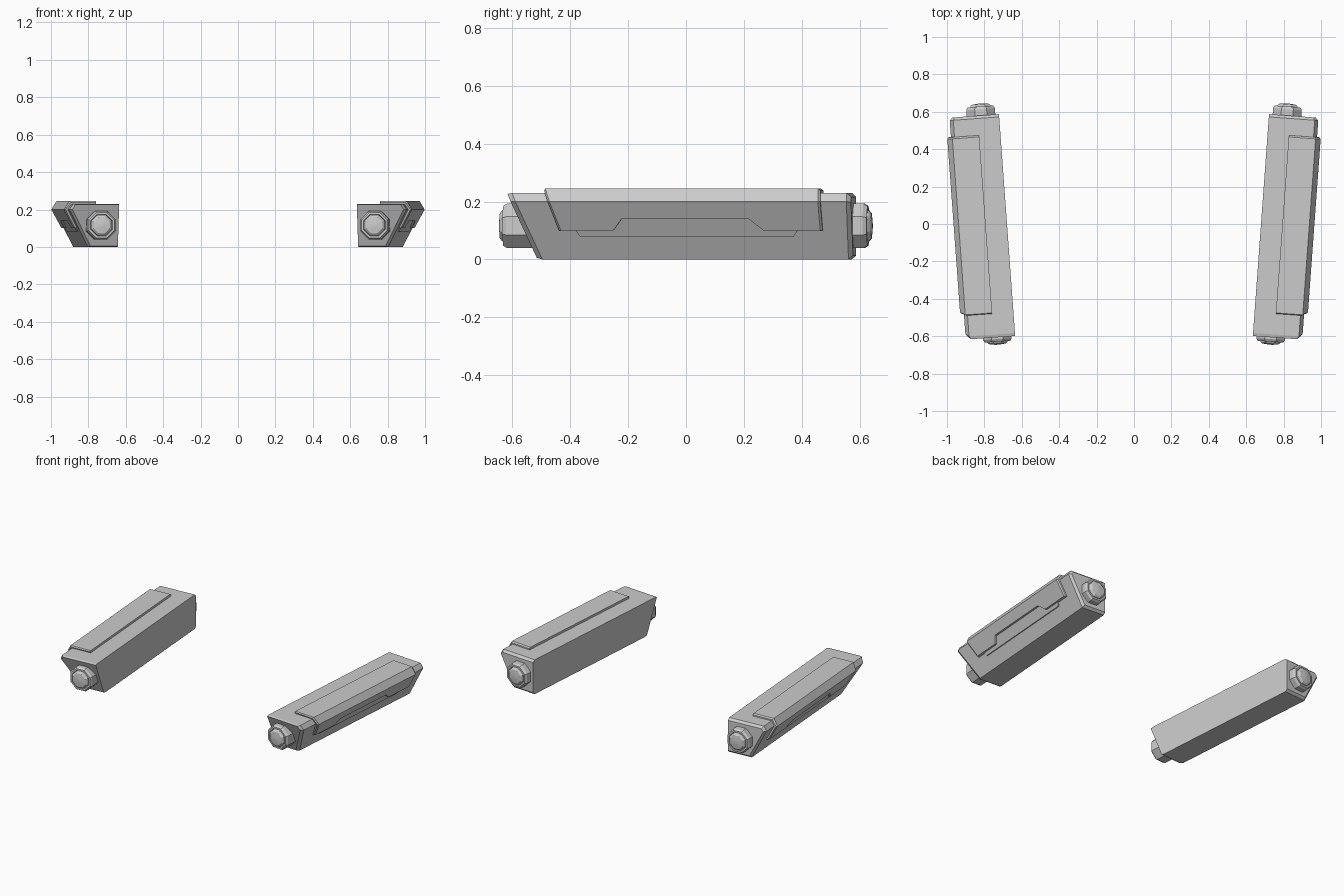
import bpy, bmesh, math
from mathutils import Matrix, Vector

if "Cube" in bpy.data.objects:
    bpy.data.objects.remove(bpy.data.objects["Cube"])

# Pod frame: u = outward from inner wall, v = along pod, z = up (pods toe out to the back)
POD = Matrix.Translation((0.679, 0, 0)) @ Matrix.Rotation(math.radians(-4.18), 4, 'Z')


def loft(name, rings):
    """Skin equal-length rings of (u, v, z) points, cap the ends, mirror across x."""
    bm = bmesh.new()
    loops = [[bm.verts.new(POD @ Vector(p)) for p in r] for r in rings]
    n = len(rings[0])
    for a, b in zip(loops, loops[1:]):
        for i in range(n):
            j = (i + 1) % n
            bm.faces.new((a[i], a[j], b[j], b[i]))
    bm.faces.new(loops[0])
    bm.faces.new(loops[-1])
    bmesh.ops.remove_doubles(bm, verts=bm.verts, dist=1e-5)
    bmesh.ops.recalc_face_normals(bm, faces=bm.faces)
    me = bpy.data.meshes.new(name)
    bm.to_mesh(me)
    bm.free()
    ob = bpy.data.objects.new(name, me)
    bpy.context.collection.objects.link(ob)
    ob.modifiers.new("Mirror", 'MIRROR').use_axis[0] = True
    ob.modifiers["Mirror"].use_mirror_merge = False
    return ob


# Main body: slanted front, square back, chamfered rims
full = [(0, 0), (0.16, 0), (0.265, 0.2), (0.246, 0.23), (0, 0.23)]
front = [(0, 0.006), (0.148, 0.006), (0.249, 0.2), (0.236, 0.226), (0, 0.226)]
back = [(0, 0.014), (0.152, 0.014), (0.25, 0.198), (0.236, 0.216), (0, 0.216)]


def slant(z):
    return -0.602 + (0.23 - z) * 0.43


loft("pod_body", [
    [(u, slant(z), z) for u, z in front],
    [(u, slant(z) + 0.018, z) for u, z in full],
    [(u, 0.574, z) for u, z in full],
    [(u, 0.589, z) for u, z in back],
])


# Armour cover: wraps top and outer side, lower edge stepped up in the middle
def side_u(z):
    return 0.285 - (0.2 - z) * 0.55


def cover(v, zb, lean=0.0, inset=0.0):
    sec = [(0.114, 0.2), (0.114, 0.245 - inset), (0.258 - inset, 0.245 - inset),
           (0.285 - inset, 0.2), (side_u(zb) - inset, zb), (side_u(zb) - 0.05, zb)]
    return [(u, v - (z - 0.1) * lean, z) for u, z in sec]


loft("armour_cover", [
    cover(-0.423, 0.1, 0.36, 0.007), cover(-0.416, 0.1, 0.36),
    cover(-0.235, 0.1), cover(-0.205, 0.14),
    cover(0.235, 0.14), cover(0.285, 0.1),
    cover(0.481, 0.1, 0.04), cover(0.489, 0.1, 0.04, 0.007),
])


# Thin side panel below the cover
def panel(v, lean):
    sec = [(0.08, 0.006), (0.15, 0.006), (0.15, -0.02), (0.08, -0.02)]
    return [(0.16 + 0.525 * z + o, v + lean * (z - 0.08), z) for z, o in sec]


loft("side_panel", [panel(-0.352, -0.7), panel(0.388, 0.7)])

# Octagonal end caps with a raised domed centre
profile = [(0.083, -0.15), (0.083, -0.03), (0.074, -0.016), (0.063, -0.016),
           (0.060, -0.022), (0.057, -0.012), (0.047, -0.004), (0.010, 0.0)]
for name, tip, s in (("front_cap", -0.640, -1), ("back_cap", 0.653, 1)):
    loft(name, [
        [(0.096 + r * math.cos(a), tip + s * d, 0.116 + r * math.sin(a))
         for a in (math.pi / 8 + k * math.pi / 4 for k in range(8))]
        for r, d in profile])
